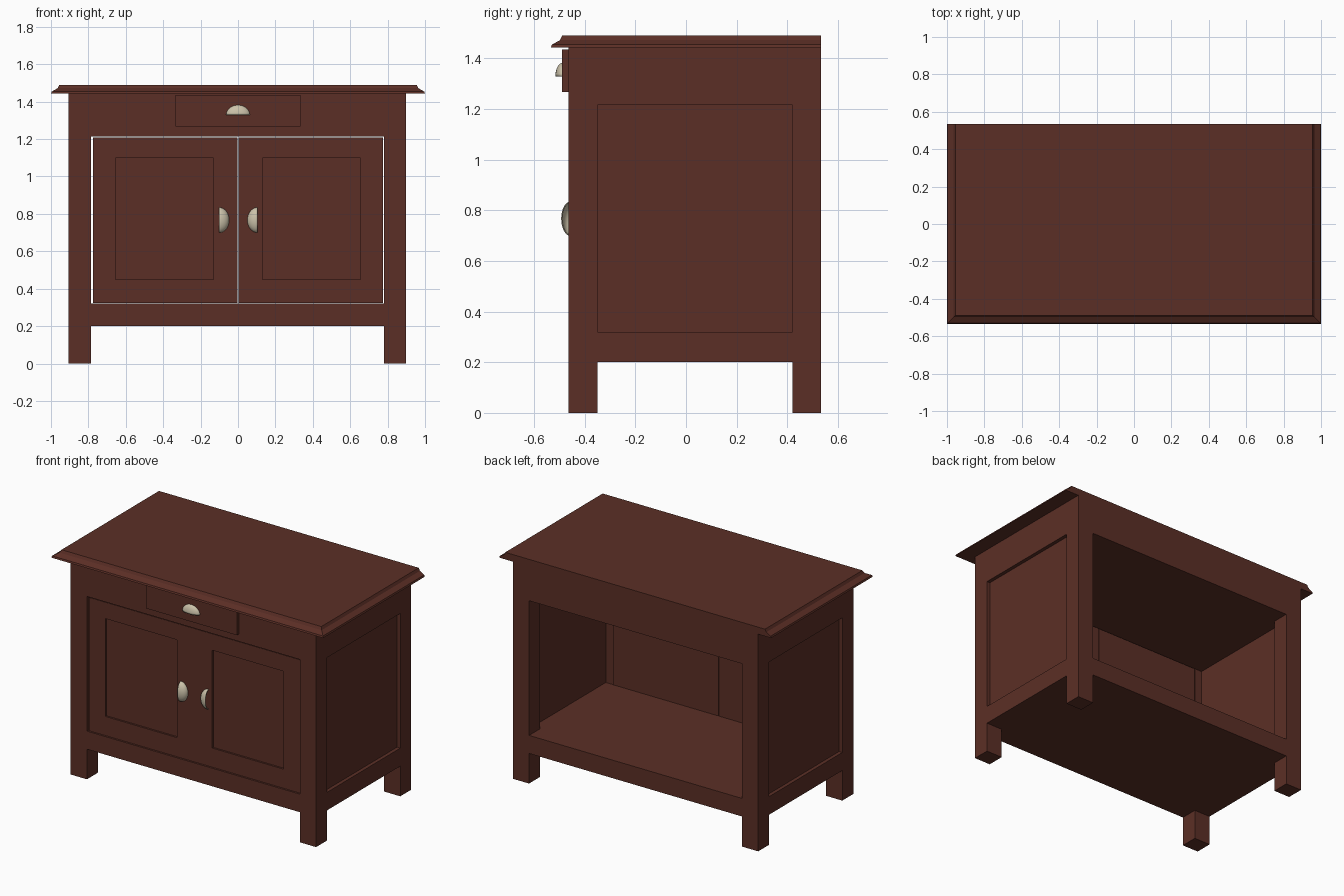
import bpy, bmesh, math
from mathutils import Matrix

if "Cube" in bpy.data.objects:
    bpy.data.objects.remove(bpy.data.objects["Cube"])


def material(name, rgb):
    m = bpy.data.materials.new(name)
    m.diffuse_color = (*rgb, 1)
    m.use_nodes = True
    m.node_tree.nodes["Principled BSDF"].inputs["Base Color"].default_value = m.diffuse_color
    return m


WOOD = material("dark_red_wood", (0.105, 0.028, 0.019))
METAL = material("pale_brass", (0.60, 0.54, 0.40))


def finish(name, bm, mat):
    bmesh.ops.recalc_face_normals(bm, faces=bm.faces)
    me = bpy.data.meshes.new(name)
    bm.to_mesh(me)
    bm.free()
    me.materials.append(mat)
    ob = bpy.data.objects.new(name, me)
    bpy.context.collection.objects.link(ob)
    return ob


def add_box(bm, x, y, z):
    """Add a box given (min, max) pairs."""
    v = bmesh.ops.create_cube(bm, size=1)["verts"]
    for p in v:
        p.co = [a[0] if c < 0 else a[1] for a, c in zip((x, y, z), p.co)]


def box(name, x, y, z):
    bm = bmesh.new()
    add_box(bm, x, y, z)
    return finish(name, bm, WOOD)


# Main measurements: outer and inner x of the legs, y and z bands
CX, XO, XI = -0.003, 0.902, 0.783
FRONT, BACK = (-0.464, -0.349), (0.42, 0.534)
MID = (FRONT[1], BACK[0])
LOW, HIGH = (0.20, 0.32), (1.215, 1.443)
OPEN = (LOW[1], HIGH[0])
TOP_Z = 1.443


def side_x(s, a, b):
    return tuple(sorted((CX + s * a, CX + s * b)))


# Legs, side rails and recessed side panels
for s, side in ((-1, "left"), (1, "right")):
    for y, end in ((FRONT, "front"), (BACK, "back")):
        box(f"{end}_leg_{side}", side_x(s, XI, XO), y, (0, TOP_Z))
    for z, lvl in ((LOW, "lower"), (HIGH, "upper")):
        box(f"{lvl}_side_rail_{side}", side_x(s, XI, XO), MID, z)
    box(f"side_panel_{side}", side_x(s, 0.837, 0.878), MID, OPEN)

# Front and back rails, floor and ceiling boards
inner = (CX - XI, CX + XI)
for z, lvl in ((LOW, "lower"), (HIGH, "upper")):
    for y, end in ((FRONT, "front"), (BACK, "back")):
        box(f"{lvl}_{end}_rail", inner, y, z)
    box("floor_board" if z == LOW else "ceiling_board", inner, MID, z)

# Moulded top: stacked rectangles stepping in on three sides, flush back
bm = bmesh.new()
rings = []
for inset, z in ((0, 1.443), (0.004, 1.454), (0.036, 1.472), (0.045, 1.49)):
    w, f = 1 - inset, -0.534 + inset
    rings.append([bm.verts.new((x, y, z)) for x, y in
                  ((-w, f), (w, f), (w, 0.534), (-w, 0.534))])
for a, b in zip(rings, rings[1:]):
    for i in range(4):
        j = (i + 1) % 4
        bm.faces.new((a[i], a[j], b[j], b[i]))
bm.faces.new(rings[0][::-1])
bm.faces.new(rings[-1])
finish("table_top", bm, WOOD)

# Drawer front
box("drawer_front", (-0.334, 0.334), (-0.49, -0.46), (1.267, 1.436))

# Doors: frame of stiles and rails around a recessed panel
for s, side in ((-1, "left"), (1, "right")):
    def sx(a, b):
        return tuple(sorted((s * a, s * b)))
    bm = bmesh.new()
    y, z0, z1 = (-0.457, -0.342), 0.323, 1.209
    add_box(bm, sx(0.0015, 0.13), y, (z0, z1))
    add_box(bm, sx(0.655, 0.776), y, (z0, z1))
    add_box(bm, sx(0.13, 0.655), y, (z0, 0.45))
    add_box(bm, sx(0.13, 0.655), y, (1.10, z1))
    add_box(bm, sx(0.13, 0.655), (-0.445, -0.342), (0.45, 1.10))
    finish(f"door_{side}", bm, WOOD)


# Cup handles: a quarter ellipsoid shell, open on its flat side
def cup_handle(name, loc, size, turn):
    bm = bmesh.new()
    bmesh.ops.create_uvsphere(bm, u_segments=32, v_segments=16, radius=1)
    for no in ((0, 1, 0), (0, 0, -1)):
        bmesh.ops.bisect_plane(bm, geom=bm.verts[:] + bm.edges[:] + bm.faces[:],
                               dist=1e-5, plane_co=(0, 0, 0), plane_no=no,
                               clear_outer=True)
    bm.transform(Matrix.Translation(loc) @ Matrix.Rotation(turn, 4, 'Y')
                 @ Matrix.Diagonal((*size, 1)))
    ob = finish(name, bm, METAL)
    mod = ob.modifiers.new("shell", 'SOLIDIFY')
    mod.thickness = 0.004
    mod.offset = -1
    bpy.ops.object.select_all(action='DESELECT')
    ob.select_set(True)
    bpy.context.view_layer.objects.active = ob
    bpy.ops.object.shade_smooth_by_angle(angle=math.radians(40))


cup_handle("drawer_handle", (0, -0.488, 1.329), (0.064, 0.028, 0.053), 0)
cup_handle("door_handle_left", (-0.101, -0.456, 0.767), (0.068, 0.037, 0.054), math.pi / 2)
cup_handle("door_handle_right", (0.104, -0.456, 0.767), (0.068, 0.037, 0.054), -math.pi / 2)
